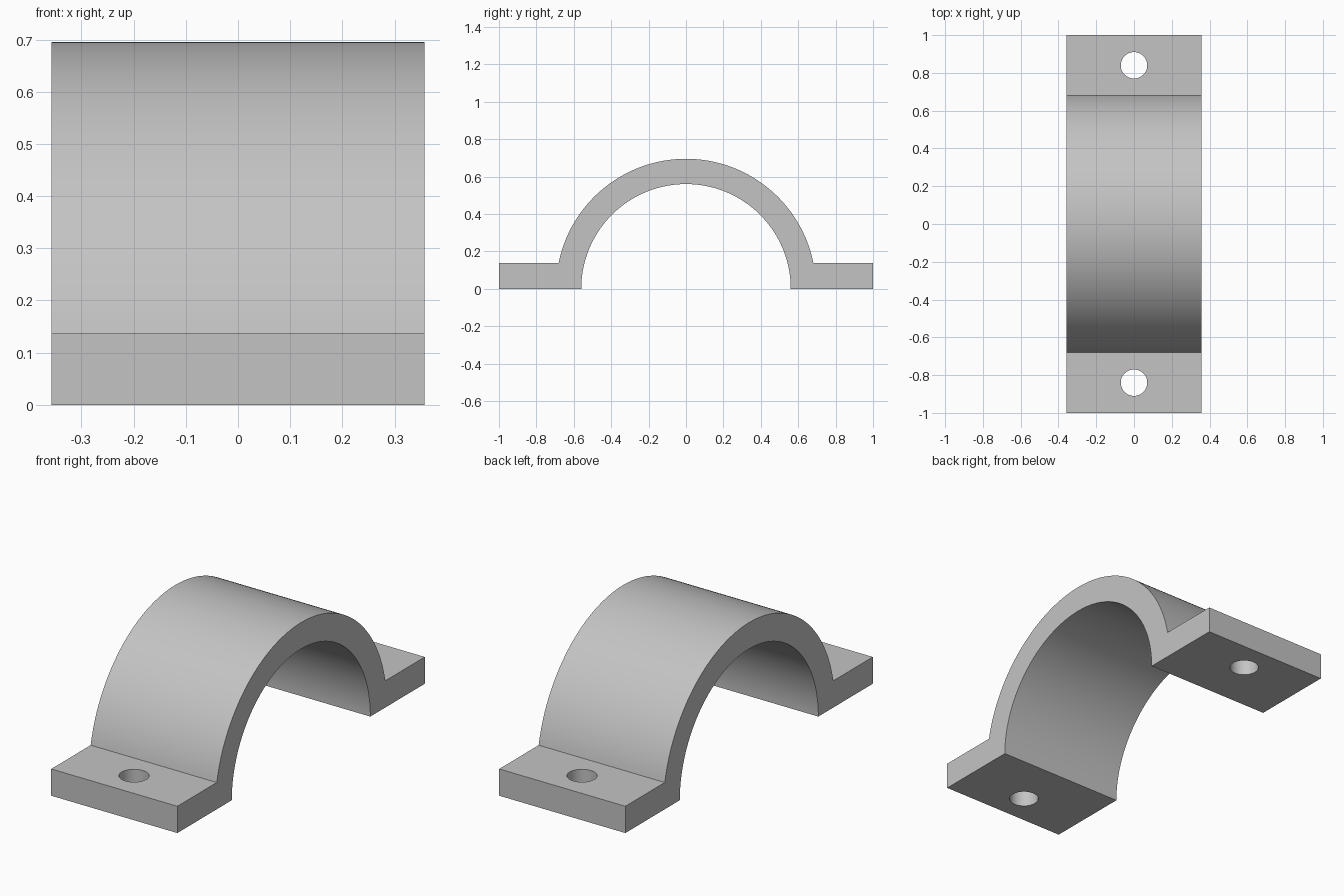
import bpy
import bmesh
from math import sin, cos, asin, pi

old = bpy.data.objects.get("Cube")
if old:
    bpy.data.objects.remove(old, do_unlink=True)

HALF_WIDTH = 0.357
R_OUT, R_IN = 0.695, 0.56
FLANGE_H = 0.137
HOLE_Y, HOLE_R = 0.84, 0.07
STEPS = 96

# Plain grey metal
grey = bpy.data.materials.new("grey metal")
grey.use_nodes = True
colour = (0.55, 0.55, 0.55, 1)
grey.diffuse_color = colour
grey.node_tree.nodes["Principled BSDF"].inputs["Base Color"].default_value = colour


def arc(radius, start, end):
    """Points (y, z) along an arc about the origin."""
    angles = [start + (end - start) * i / STEPS for i in range(STEPS + 1)]
    return [(radius * cos(a), radius * sin(a)) for a in angles]


# Side profile: flange, outer arch, flange, inner arch
foot = asin(FLANGE_H / R_OUT)
profile = [(1, 0), (1, FLANGE_H)]
profile += arc(R_OUT, foot, pi - foot)
profile += [(-1, FLANGE_H), (-1, 0)]
profile += arc(R_IN, pi, 0)

# Extrude the profile across the width
bm = bmesh.new()
face = bm.faces.new([bm.verts.new((-HALF_WIDTH, y, z)) for y, z in profile])
side = bmesh.ops.extrude_face_region(bm, geom=[face])
moved = [v for v in side["geom"] if isinstance(v, bmesh.types.BMVert)]
bmesh.ops.translate(bm, verts=moved, vec=(2 * HALF_WIDTH, 0, 0))
bmesh.ops.recalc_face_normals(bm, faces=bm.faces)
mesh = bpy.data.meshes.new("saddle_clamp")
bm.to_mesh(mesh)
bm.free()
mesh.materials.append(grey)
clamp = bpy.data.objects.new("saddle_clamp", mesh)
bpy.context.collection.objects.link(clamp)

# Bolt hole through each flange
for sign in (-1, 1):
    bpy.ops.mesh.primitive_cylinder_add(
        vertices=48, radius=HOLE_R, depth=0.6, location=(0, sign * HOLE_Y, 0.05))
    cutter = bpy.context.object
    cutter.name = "bolt_hole_cutter"
    cutter.hide_render = True
    cutter.data.materials.append(grey)
    hole = clamp.modifiers.new("bolt_hole", 'BOOLEAN')
    hole.operation = 'DIFFERENCE'
    hole.solver = 'EXACT'
    hole.object = cutter
    bpy.context.view_layer.objects.active = clamp
    bpy.ops.object.modifier_apply(modifier=hole.name)
    bpy.data.objects.remove(cutter, do_unlink=True)

# Smooth arch and hole walls, crisp corners
bpy.ops.object.select_all(action='DESELECT')
clamp.select_set(True)
bpy.context.view_layer.objects.active = clamp
bpy.ops.object.shade_smooth_by_angle(angle=pi / 6)
